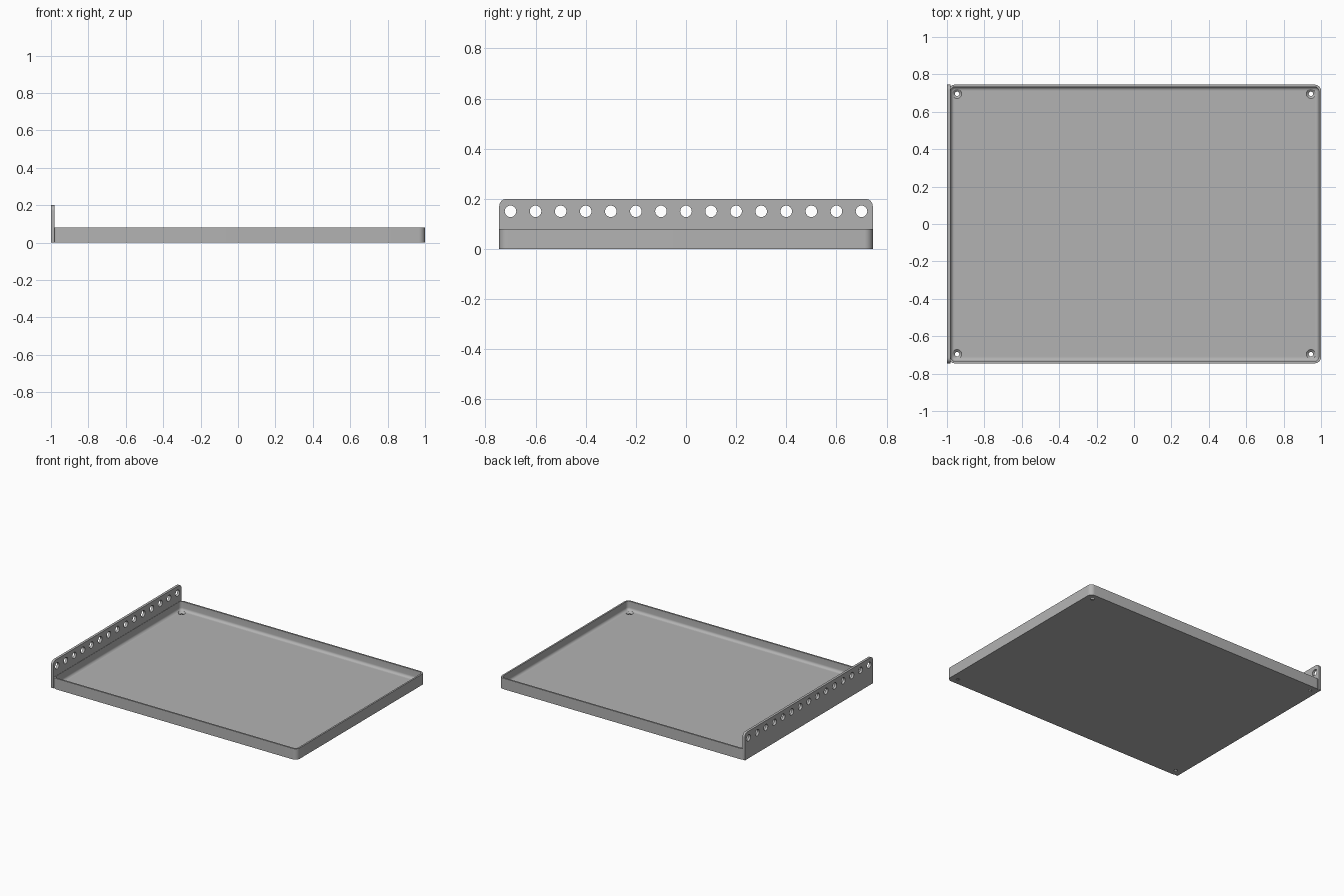
import bpy, bmesh, math

cube = bpy.data.objects.get("Cube")
if cube:
    bpy.data.objects.remove(cube, do_unlink=True)

HALF_Y = 0.745
WALL = 0.012
FILLET = 0.02
FLOOR = 0.015

steel = bpy.data.materials.new("grey steel")
steel.use_nodes = True
GREY = (0.45, 0.45, 0.45, 1)
steel.diffuse_color = GREY
steel.node_tree.nodes["Principled BSDF"].inputs["Base Color"].default_value = GREY


def rounded_rect(x0, x1, y0, y1, radii, steps=8):
    """Counter-clockwise outline; radii start at the lower left corner."""
    pts = []
    corners = ((x0, y0, 1, 1), (x1, y0, -1, 1), (x1, y1, -1, -1), (x0, y1, 1, -1))
    for i, ((cx, cy, sx, sy), r) in enumerate(zip(corners, radii)):
        for k in range(steps + 1):
            a = math.pi + (i + k / steps) * math.pi / 2
            pts.append((cx + sx * r + r * math.cos(a), cy + sy * r + r * math.sin(a)))
    return pts


def loft(name, rings):
    """Skin a stack of equal rings and cap both ends."""
    bm = bmesh.new()
    loops = [[bm.verts.new(p) for p in ring] for ring in rings]
    n = len(loops[0])
    for a, b in zip(loops, loops[1:]):
        for i in range(n):
            j = (i + 1) % n
            bm.faces.new((a[i], a[j], b[j], b[i]))
    bm.faces.new(loops[0][::-1])
    bm.faces.new(loops[-1])
    bmesh.ops.recalc_face_normals(bm, faces=bm.faces)
    mesh = bpy.data.meshes.new(name)
    bm.to_mesh(mesh)
    bm.free()
    obj = bpy.data.objects.new(name, mesh)
    bpy.context.collection.objects.link(obj)
    obj.data.materials.append(steel)
    return obj


def circle(r, n=24):
    return [(r * math.cos(2 * math.pi * i / n), r * math.sin(2 * math.pi * i / n)) for i in range(n)]


def finish(obj, cutters):
    """Cut the holes, drop the cutters and smooth the curved faces."""
    bpy.context.view_layer.objects.active = obj
    for c in cutters:
        mod = obj.modifiers.new("hole", "BOOLEAN")
        mod.operation = "DIFFERENCE"
        mod.solver = "EXACT"
        mod.object = c
        bpy.ops.object.modifier_apply(modifier=mod.name)
        bpy.data.objects.remove(c, do_unlink=True)
    bpy.ops.object.select_all(action="DESELECT")
    obj.select_set(True)
    bpy.ops.object.shade_smooth_by_angle(angle=math.radians(35))


# Tray: outer wall, rim, inner wall, fillet, floor
def tray_ring(inset, z):
    r = 0.034 - inset
    outline = rounded_rect(-0.992 + inset, 1 - inset, -HALF_Y + inset, HALF_Y - inset, [r] * 4)
    return [(x, y, z) for x, y in outline]


rings = [tray_ring(0, 0), tray_ring(0, 0.08), tray_ring(WALL, 0.08)]
for k in range(7):
    a = k / 6 * math.pi / 2
    rings.append(tray_ring(WALL + FILLET * (1 - math.cos(a)), FLOOR + FILLET * (1 - math.sin(a))))
tray = loft("tray", rings)

# Countersunk corner holes
cutters = []
for sx in (-1, 1):
    for sy in (-1, 1):
        profile = ((0.012, -0.02), (0.012, 0.004), (0.025, FLOOR), (0.025, 0.05))
        cutters.append(loft("screw_hole_cutter", [
            [(sx * 0.946 + x, sy * 0.696 + y, z) for x, y in circle(r)] for r, z in profile]))
finish(tray, cutters)

# Upright side flange with rounded top corners and a rounded outer bottom edge
outline = rounded_rect(-HALF_Y, HALF_Y, 0, 0.2, (0.004, 0.004, 0.03, 0.03))
flange = loft("side_flange", [[(x, y, z) for y, z in outline] for x in (-1, -0.982)])
bm = bmesh.new()
bm.from_mesh(flange.data)
edges = [e for e in bm.edges if all(v.co.x < -0.99 and v.co.z < 0.001 for v in e.verts)
         and e.calc_length() > 1]
bmesh.ops.bevel(bm, geom=edges, offset=0.003, segments=3, affect="EDGES")
bm.to_mesh(flange.data)
bm.free()

# Row of holes along the flange
cutters = [loft("flange_hole_cutter", [[(x, i * 0.1 + u, 0.15 + v) for u, v in circle(0.023)]
                                       for x in (-1.05, -0.93)]) for i in range(-7, 8)]
finish(flange, cutters)
